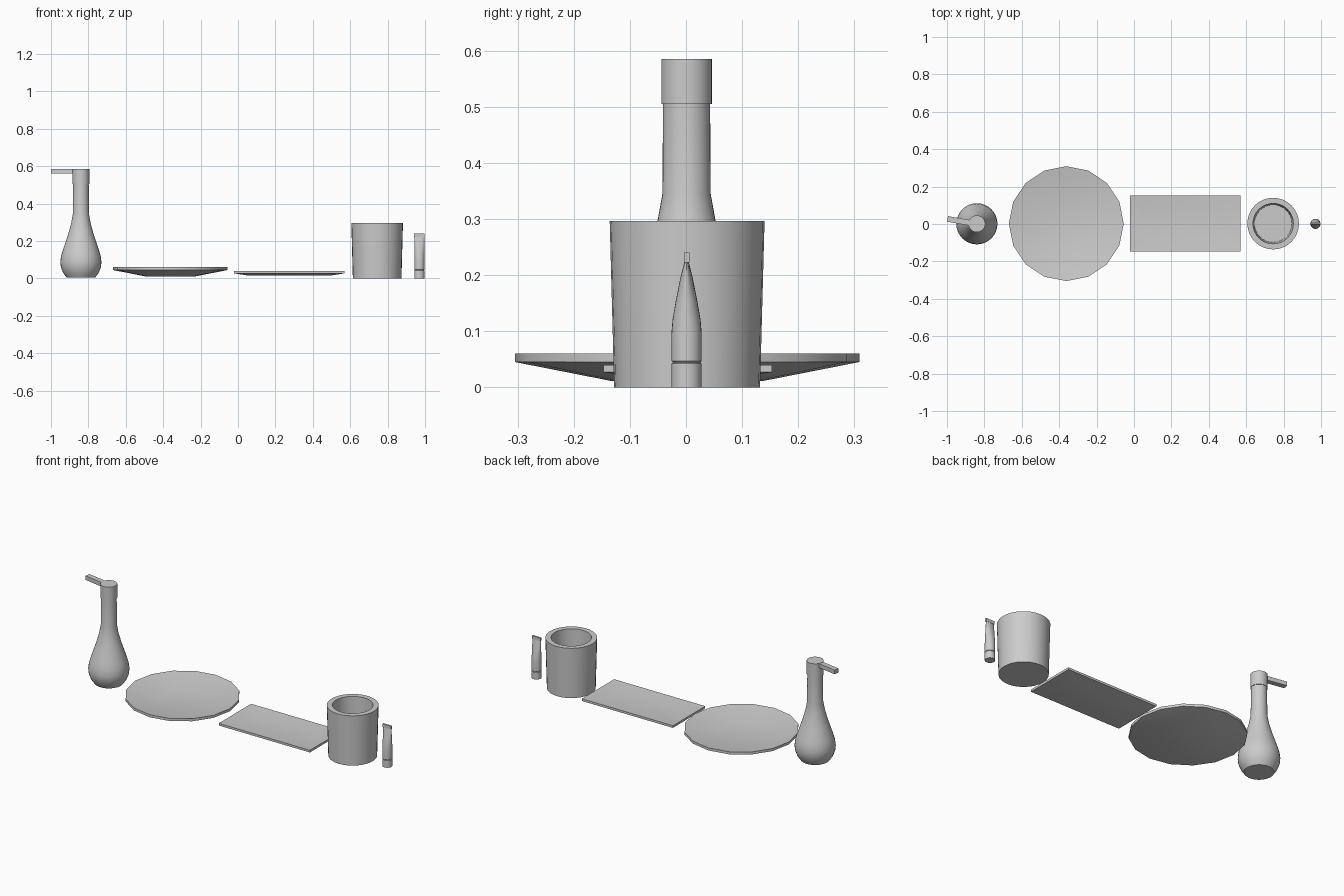
import bpy, math

if "Cube" in bpy.data.objects:
    bpy.data.objects.remove(bpy.data.objects["Cube"])


def mesh_object(name, verts, faces, angle=40):
    me = bpy.data.meshes.new(name)
    me.from_pydata(verts, [], faces)
    ob = bpy.data.objects.new(name, me)
    bpy.context.collection.objects.link(ob)
    bpy.ops.object.select_all(action='DESELECT')
    ob.select_set(True)
    bpy.context.view_layer.objects.active = ob
    bpy.ops.object.shade_smooth_by_angle(angle=math.radians(angle))
    return ob


def loft(name, rings, sides, loc, corner=False, angle=40):
    """Capped skin through rings of (half_x, half_y, z); corner=True makes boxes."""
    k = math.sqrt(2) if corner else 1
    off = math.pi / 4 if corner else 0
    verts, faces = [], []
    for rx, ry, z in rings:
        for i in range(sides):
            a = off + 2 * math.pi * i / sides
            verts.append((rx * k * math.cos(a), ry * k * math.sin(a), z))
    for r in range(len(rings) - 1):
        for i in range(sides):
            j = (i + 1) % sides
            faces.append((r * sides + i, r * sides + j,
                          (r + 1) * sides + j, (r + 1) * sides + i))
    faces.append(tuple(reversed(range(sides))))
    faces.append(tuple(range((len(rings) - 1) * sides, len(rings) * sides)))
    ob = mesh_object(name, verts, faces, angle)
    ob.location = loc
    return ob


def lathe(name, profile, sides, loc, angle=40):
    return loft(name, [(r, r, z) for r, z in profile], sides, loc, angle=angle)


# Soap dispenser: bulb bottle, pump head and spout
bottle = (-0.84, 0.001, 0)
lathe("dispenser_bottle", [(0.078, 0.006), (0.095, 0.03), (0.107, 0.06), (0.11, 0.088),
                           (0.106, 0.12), (0.097, 0.15), (0.082, 0.195), (0.067, 0.24),
                           (0.052, 0.295), (0.043, 0.345), (0.042, 0.505)], 32, bottle)
lathe("dispenser_pump_head", [(0.045, 0.505), (0.045, 0.585)], 32, bottle)
spout = loft("dispenser_spout", [(0.07, 0.015, 0.56), (0.07, 0.015, 0.584)], 4,
             (-0.928, 0.015, 0), corner=True)
spout.rotation_euler.z = math.radians(-10)

# Round plate with a shallow dish
lathe("round_plate", [(0.134, 0.011), (0.307, 0.045), (0.307, 0.06), (0.135, 0.032)],
      16, (-0.362, 0.002, 0), 30)

# Rectangular tray with a shallow dish
loft("rectangular_tray", [(0.217, 0.075, 0.015), (0.296, 0.15, 0.027),
                          (0.296, 0.15, 0.04), (0.217, 0.075, 0.03)],
     4, (0.274, 0.003, 0), corner=True, angle=30)

# Tapered tumbler with a thick wall
lathe("tumbler", [(0.13, 0), (0.138, 0.296), (0.108, 0.296), (0.1, 0.025)],
      32, (0.744, 0.002, 0))

# Squeeze tube: cap, body flattening to a crimped end
tube = (0.97, 0.001, 0)
lathe("tube_cap", [(0.027, 0), (0.027, 0.042), (0.024, 0.045)], 24, tube)
loft("tube_body", [(0.024, 0.042, ), ] and
     [(0.024, 0.024, 0.044), (0.027, 0.027, 0.047), (0.027, 0.027, 0.095),
      (0.027, 0.025, 0.12), (0.027, 0.019, 0.155), (0.027, 0.011, 0.195),
      (0.027, 0.004, 0.223)], 24, tube)
loft("tube_crimp", [(0.028, 0.005, 0.222), (0.028, 0.005, 0.24)], 4, tube, corner=True)
